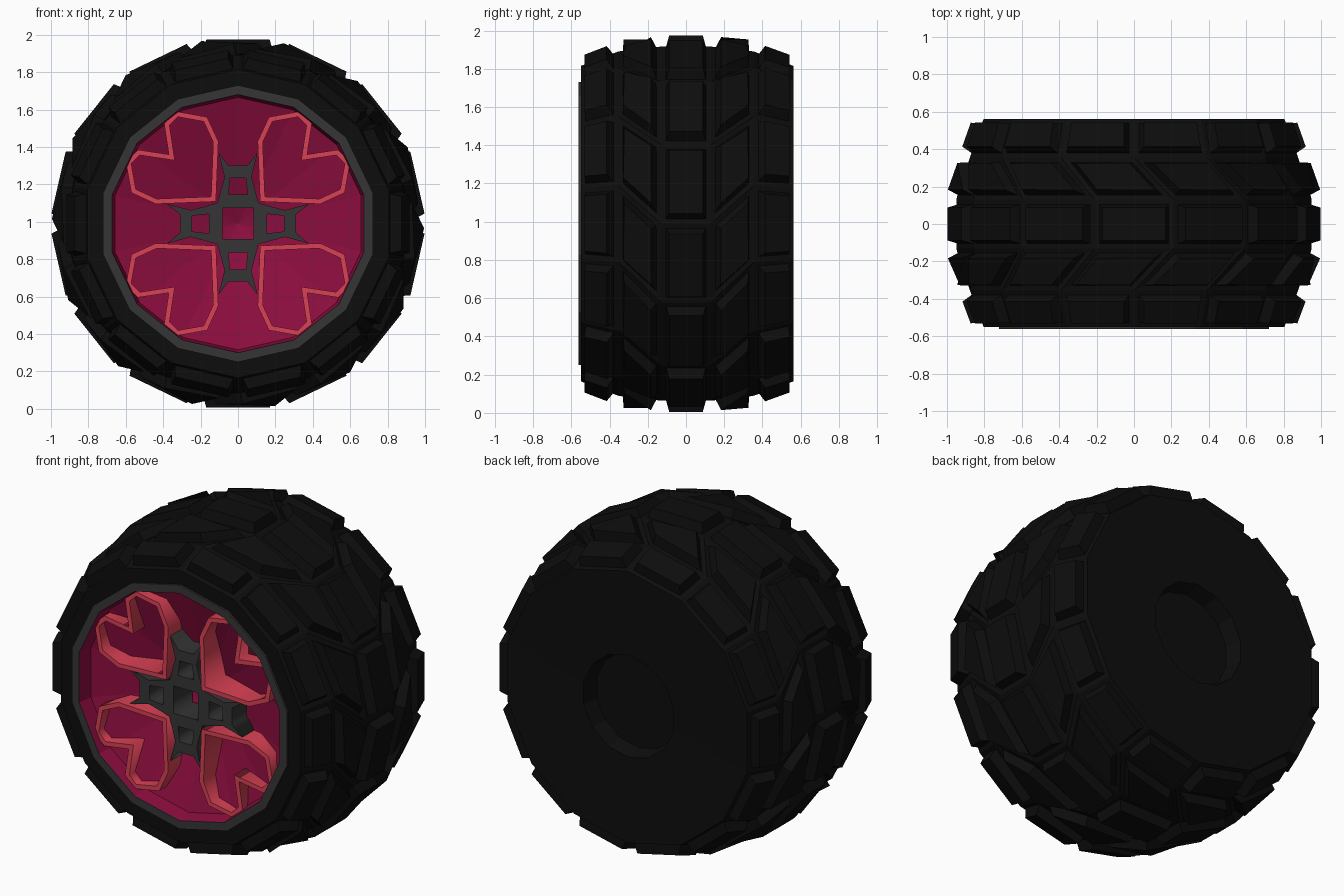
import bpy, bmesh, math
from mathutils import Vector

if "Cube" in bpy.data.objects:
    bpy.data.objects.remove(bpy.data.objects["Cube"])

SIDES = 14
STEP = 2 * math.pi / SIDES
CZ = 0.99  # axle height


def material(name, rgb):
    m = bpy.data.materials.new(name)
    m.diffuse_color = (*rgb, 1)
    m.use_nodes = True
    m.node_tree.nodes["Principled BSDF"].inputs["Base Color"].default_value = m.diffuse_color
    return m


black = material("rubber_black", (0.004, 0.004, 0.004))
grey = material("dark_grey", (0.035, 0.035, 0.035))
magenta = material("magenta", (0.26, 0.004, 0.048))
coral = material("coral", (0.71, 0.053, 0.09))


def lathe(name, profile, mat, tread_rows=()):
    """14-sided lathe round the y axis; profile points are (radius, y, phase).
    Faces of the tread rows are inset and raised into blocks."""
    bm = bmesh.new()
    rings = []
    for r, y, phase in profile:
        if r == 0:
            rings.append([bm.verts.new((0, y, CZ))] * SIDES)
        else:
            angles = [(k + phase) * STEP for k in range(SIDES)]
            rings.append([bm.verts.new((r * math.sin(a), y, CZ + r * math.cos(a)))
                          for a in angles])
    blocks = []
    for row, (a, b) in enumerate(zip(rings, rings[1:])):
        for k in range(SIDES):
            n = (k + 1) % SIDES
            corners = list(dict.fromkeys((a[k], a[n], b[n], b[k])))
            f = bm.faces.new(corners)
            if row in tread_rows:
                blocks.append(f)
    bm.normal_update()
    if blocks:
        bmesh.ops.inset_individual(bm, faces=blocks, thickness=0.026, use_even_offset=True)
        bmesh.ops.inset_individual(bm, faces=blocks, thickness=0.016, depth=0.058,
                                   use_even_offset=True)
    me = bpy.data.meshes.new(name)
    bm.to_mesh(me)
    bm.free()
    ob = bpy.data.objects.new(name, me)
    me.materials.append(mat)
    bpy.context.collection.objects.link(ob)
    return ob


def plate(name, loops, y_front, y_back, mat):
    """Flat outline with holes, drawn in x/z round the axle and extruded along y."""
    cu = bpy.data.curves.new(name, 'CURVE')
    cu.dimensions = '2D'
    cu.fill_mode = 'BOTH'
    cu.extrude = (y_back - y_front) / 2
    for loop in loops:
        s = cu.splines.new('POLY')
        s.points.add(len(loop) - 1)
        for p, (x, z) in zip(s.points, loop):
            p.co = (x, z, 0, 1)
        s.use_cyclic_u = True
    ob = bpy.data.objects.new(name, cu)
    cu.materials.append(mat)
    ob.location = (0, (y_front + y_back) / 2, CZ)
    ob.rotation_euler = (math.pi / 2, 0, 0)
    bpy.context.collection.objects.link(ob)
    bpy.ops.object.select_all(action='DESELECT')
    ob.select_set(True)
    bpy.context.view_layer.objects.active = ob
    bpy.ops.object.convert(target='MESH')
    return ob


def inset_loop(loop, t):
    """Mitred inward offset of a counter-clockwise outline."""
    pts = [Vector(p) for p in loop]
    out = []
    for i, p in enumerate(pts):
        d1 = (p - pts[i - 1]).normalized()
        d2 = (pts[(i + 1) % len(pts)] - p).normalized()
        n1, n2 = Vector((-d1.y, d1.x)), Vector((-d2.y, d2.x))
        out.append(tuple(p + (n1 + n2) * t / (1 + n1.dot(n2))))
    return out


def quarter_turns(pts):
    """Repeat points in four 90 degree steps."""
    out = []
    for _ in range(4):
        out += pts
        pts = [(-z, x) for x, z in pts]
    return out


# Tyre: inner rings are turned half a step, so the middle rows become chevrons
lathe("tyre", [(0.70, -0.55, 0), (0.825, -0.55, 0), (0.90, -0.355, 0),
               (0.95, -0.13, 0.5), (0.95, 0.13, 0.5), (0.90, 0.355, 0),
               (0.825, 0.562, 0), (0.31, 0.55, 0), (0.29, 0.45, 0), (0, 0.45, 0)],
      black, tread_rows=(1, 2, 3, 4, 5))

# Rim ring and recessed dish
lathe("rim_ring", [(0.69, -0.53, 0), (0.69, -0.562, 0), (0.74, -0.562, 0), (0.74, -0.54, 0)], grey)
lathe("wheel_dish", [(0, -0.26, 0), (0.675, -0.47, 0), (0.69, -0.558, 0)], magenta)

# Four heart-shaped raised outlines, one per quadrant
half = [(0.37, 0.37), (0.395, 0.535), (0.33, 0.60), (0.165, 0.57), (0.105, 0.44), (0.118, 0.118)]
heart = half + [(z, x) for x, z in half[-2:0:-1]]
inner = inset_loop(heart, 0.027)
for i, (sx, sz) in enumerate(((1, 1), (-1, 1), (-1, -1), (1, -1))):
    loops = [[(x * sx, z * sz) for x, z in lp] for lp in (heart, inner)]
    plate(f"heart_outline_{i + 1}", loops, -0.52, -0.29, coral)

# Central grey cross with a hole in the hub and one in each arm
arm = [(0.11, 0.11), (0.072, 0.25), (0.105, 0.38), (0.05, 0.31),
       (-0.05, 0.31), (-0.105, 0.38), (-0.072, 0.25)]
loops = [quarter_turns(arm), quarter_turns([(0.083, 0.083)])]
hole = [(0.052, 0.155), (0.042, 0.245), (-0.042, 0.245), (-0.052, 0.155)]
for _ in range(4):
    loops.append(hole)
    hole = [(-z, x) for x, z in hole]
plate("hub_cross", loops, -0.50, -0.32, grey)
